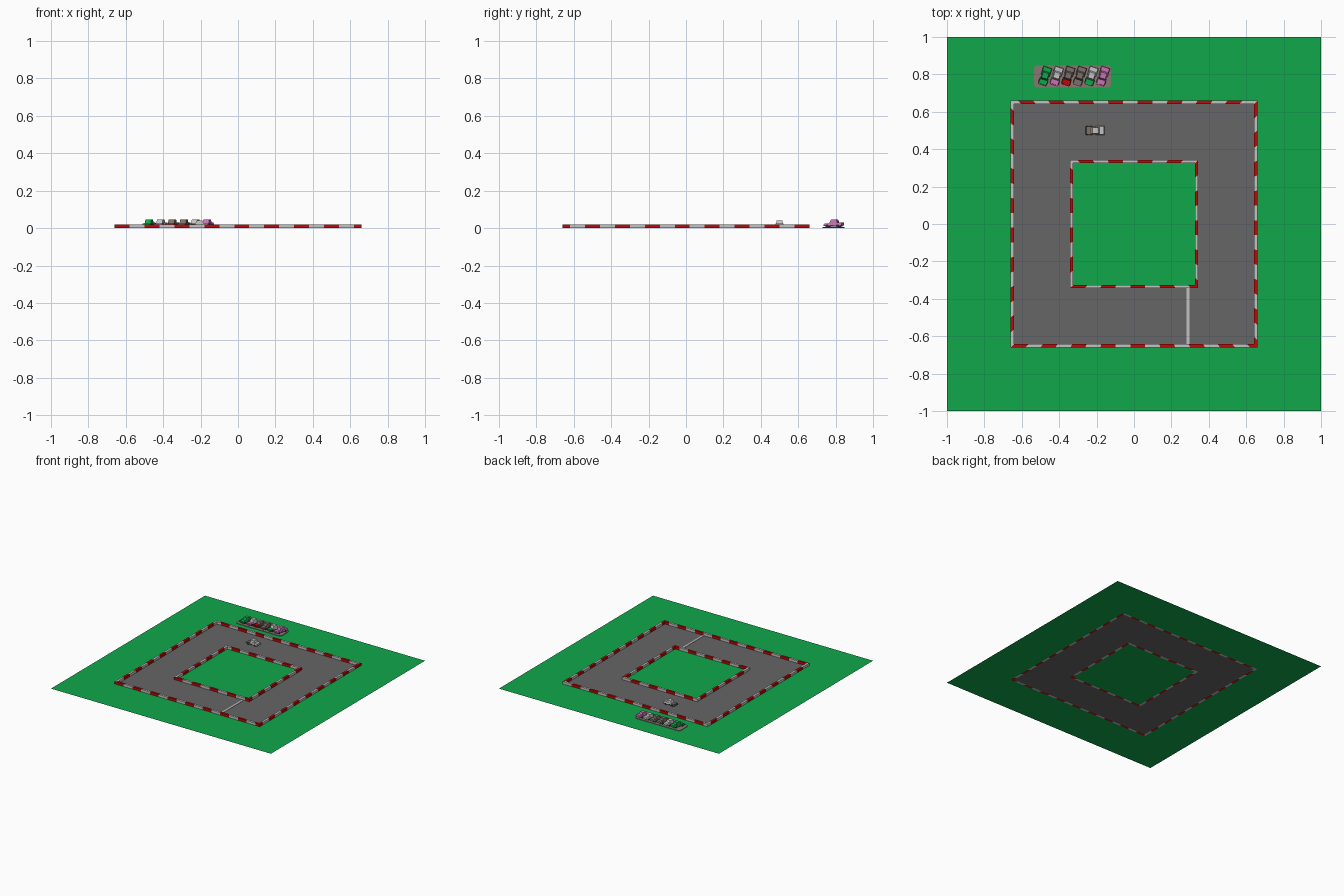
import bpy, bmesh, math
from mathutils import Matrix, Vector

cube = bpy.data.objects.get("Cube")
if cube:
    bpy.data.objects.remove(cube, do_unlink=True)


def material(name, r, g, b):
    m = bpy.data.materials.new(name)
    m.diffuse_color = (r, g, b, 1)
    m.use_nodes = True
    m.node_tree.nodes["Principled BSDF"].inputs["Base Color"].default_value = (r, g, b, 1)
    return m


grass = material("grass_green", 0.005, 0.39, 0.07)
asphalt = material("asphalt_grey", 0.133, 0.133, 0.133)
red = material("kerb_red", 0.5, 0.003, 0.003)
white = material("light_grey", 0.55, 0.55, 0.55)
stone = material("pad_stone", 0.25, 0.19, 0.165)
taupe = material("car_taupe", 0.2, 0.165, 0.14)
pink = material("car_pink", 0.57, 0.17, 0.45)
dark = material("tyre_dark", 0.03, 0.03, 0.03)


def finish(name, bm, mats):
    bmesh.ops.remove_doubles(bm, verts=bm.verts, dist=1e-6)
    bmesh.ops.recalc_face_normals(bm, faces=bm.faces)
    mesh = bpy.data.meshes.new(name)
    bm.to_mesh(mesh)
    bm.free()
    for m in mats:
        mesh.materials.append(m)
    ob = bpy.data.objects.new(name, mesh)
    bpy.context.collection.objects.link(ob)
    return ob


def quad(bm, points, index=0):
    face = bm.faces.new([bm.verts.new(p) for p in points])
    face.material_index = index


def on_square(half, t, z):
    """Point on a square outline, t running 0..4 counterclockwise."""
    corners = [(-1, -1), (1, -1), (1, 1), (-1, 1)]
    side = int(t + 1e-9) % 4
    a, b = Vector(corners[side]), Vector(corners[(side + 1) % 4])
    p = a.lerp(b, t - int(t + 1e-9)) * half
    return (p.x, p.y, z)


# Flat ground: grass surround, road ring and infield
def flat_ring(name, outer, inner, mat):
    bm = bmesh.new()
    for s in range(4):
        quad(bm, [on_square(outer, s, 0), on_square(outer, s + 1, 0),
                  on_square(inner, s + 1, 0), on_square(inner, s, 0)])
    ob = finish(name, bm, [mat])
    if ob.data.polygons[0].normal.z < 0:
        ob.data.flip_normals()


OUTER, INNER, KERB_W, KERB_H = 0.659, 0.343, 0.018, 0.02
flat_ring("grass_surround", 1, OUTER, grass)
flat_ring("road", OUTER - KERB_W, INNER, asphalt)
bm = bmesh.new()
quad(bm, [on_square(INNER - KERB_W, s, 0) for s in range(4)])
finish("infield", bm, [grass])


# Striped kerbs, alternating all the way round
def kerb(name, half, stripes):
    bm = bmesh.new()
    inner = half - KERB_W
    steps = stripes * 2
    loop = [(half, 0), (half, KERB_H), (inner, KERB_H), (inner, 0)]
    for k in range(steps):
        t0, t1 = k * 4 / steps, (k + 1) * 4 / steps
        for i, (h0, z0) in enumerate(loop):
            h1, z1 = loop[(i + 1) % 4]
            quad(bm, [on_square(h0, t0, z0), on_square(h0, t1, z0),
                      on_square(h1, t1, z1), on_square(h1, t0, z1)], (k // 2) % 2)
    finish(name, bm, [red, white])


kerb("outer_kerb", OUTER, 66)
kerb("inner_kerb", INNER, 34)


def block(bm, x, y, z, index=0, taper=(1, 1)):
    """Box from ranges, its top scaled by taper."""
    centre = Vector([(r[0] + r[1]) / 2 for r in (x, y, z)])
    size = [r[1] - r[0] for r in (x, y, z)]
    new = bmesh.ops.create_cube(bm, size=1)["verts"]
    for v in new:
        if v.co.z > 0:
            v.co.x *= taper[0]
            v.co.y *= taper[1]
        v.co = centre + Vector([c * s for c, s in zip(v.co, size)])
    for f in {f for v in new for f in v.link_faces}:
        f.material_index = index


# Start line
bm = bmesh.new()
block(bm, (0.281, 0.296), (KERB_W - OUTER, -INNER), (0.0005, 0.003))
finish("start_line", bm, [white])

# Parking pad with rounded corners
bm = bmesh.new()
block(bm, (-0.535, -0.123), (0.73, 0.848), (0.001, 0.005))
uprights = [e for e in bm.edges if abs(e.verts[0].co.z - e.verts[1].co.z) > 0.001]
bmesh.ops.bevel(bm, geom=uprights, offset=0.02, segments=4, profile=0.5, affect='EDGES')
finish("parking_pad", bm, [stone])


# Small car pointing to -y before it is turned
def car(name, x, y, z, turn, rear, hood, bumper):
    bm = bmesh.new()
    block(bm, (-0.019, 0.019), (-0.044, 0.044), (0.004, 0.012), 3)
    block(bm, (-0.024, 0.024), (0.004, 0.051), (0.008, 0.024), 0, (0.9, 0.92))
    block(bm, (-0.023, 0.023), (-0.046, -0.012), (0.008, 0.02), 1, (0.9, 0.95))
    block(bm, (-0.022, 0.022), (-0.051, -0.044), (0.007, 0.015), 2)
    block(bm, (-0.019, 0.019), (-0.024, 0.032), (0.01, 0.04), 0, (0.85, 0.55))
    for side in (-1, 1):
        for axle in (-0.03, 0.029):
            place = Matrix.Translation((side * 0.02, axle, 0.008)) @ Matrix.Rotation(math.pi / 2, 4, 'Y')
            wheel = bmesh.ops.create_cone(bm, cap_ends=True, segments=10, radius1=0.008,
                                          radius2=0.008, depth=0.009, matrix=place)["verts"]
            for f in {f for v in wheel for f in v.link_faces}:
                f.material_index = 3
    ob = finish(name, bm, [rear, hood, bumper, dark])
    ob.location = (x, y, z)
    ob.rotation_euler.z = math.radians(turn)


# Row of parked cars and one on the road
paint = [(grass, grass), (white, pink), (taupe, red), (taupe, taupe), (white, grass), (pink, pink)]
for i, (rear, hood) in enumerate(paint):
    car(f"parked_car_{i + 1}", -0.476 + i * 0.062, 0.79, 0.005, -18, rear, hood, hood)
car("road_car", -0.21, 0.5, 0.001, -90, white, taupe, grass)
